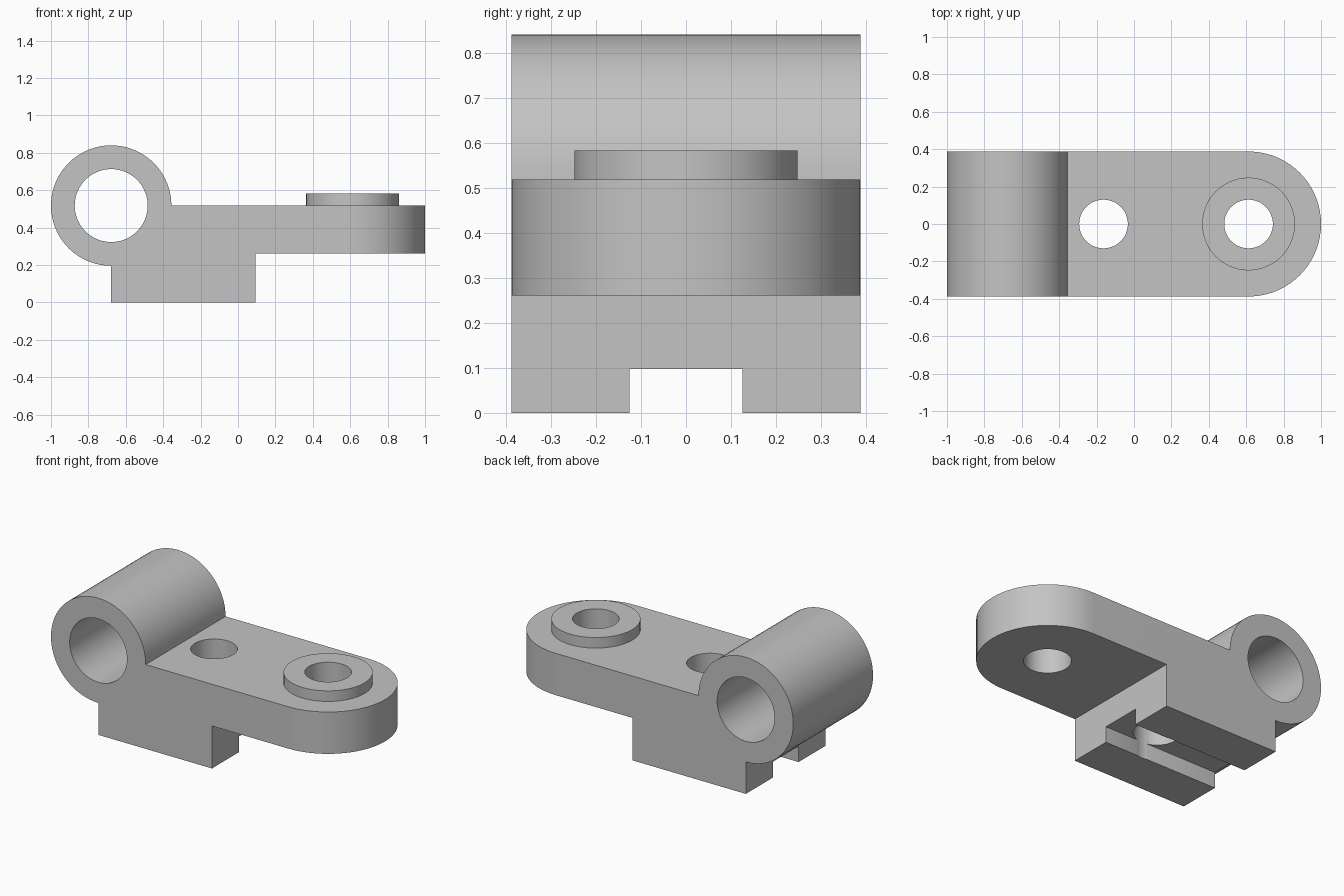
import bpy
import bmesh
from math import sin, cos, radians
from mathutils import Vector

if "Cube" in bpy.data.objects:
    bpy.data.objects.remove(bpy.data.objects["Cube"])

HALF_W = 0.3875                    # half depth of the whole bracket
TUBE_X, TUBE_Z, TUBE_R = -0.678, 0.518, 0.322
BLOCK_X, ARM_Z = 0.094, 0.261      # end of the foot, underside of the arm
END_X = 1 - HALF_W                 # centre of the rounded end

steel = bpy.data.materials.new("plain grey")
steel.diffuse_color = (0.55, 0.55, 0.55, 1)
steel.use_nodes = True
steel.node_tree.nodes["Principled BSDF"].inputs["Base Color"].default_value = steel.diffuse_color


def arc(cx, cy, r, start, end, steps):
    angles = [radians(start + (end - start) * i / steps) for i in range(steps + 1)]
    return [(cx + r * cos(a), cy + r * sin(a)) for a in angles]


def prism(name, outline, axis, low, high):
    """Extrude an outline along y (outline in xz) or z (outline in xy)."""
    def place(p, d):
        return (p[0], d, p[1]) if axis == "y" else (p[0], p[1], d)
    bm = bmesh.new()
    face = bm.faces.new([bm.verts.new(place(p, low)) for p in outline])
    ext = bmesh.ops.extrude_face_region(bm, geom=[face])
    moved = [v for v in ext["geom"] if isinstance(v, bmesh.types.BMVert)]
    bmesh.ops.translate(bm, verts=moved, vec=Vector(place((0, 0), high - low)))
    bmesh.ops.recalc_face_normals(bm, faces=bm.faces[:])
    mesh = bpy.data.meshes.new(name)
    bm.to_mesh(mesh)
    bm.free()
    mesh.materials.append(steel)
    obj = bpy.data.objects.new(name, mesh)
    bpy.context.collection.objects.link(obj)
    return obj


def disc(name, x, y, r, axis, low, high):
    return prism(name, arc(x, y, r, 0, 360, 72)[:-1], axis, low, high)


def combine(target, tool, operation):
    """Apply a boolean and discard the tool."""
    mod = target.modifiers.new(tool.name, "BOOLEAN")
    mod.operation, mod.object, mod.solver = operation, tool, "EXACT"
    bpy.context.view_layer.objects.active = target
    bpy.ops.object.modifier_apply(modifier=mod.name)
    bpy.data.objects.remove(tool)


# Side profile: tube barrel, foot block and arm in one piece
side = arc(TUBE_X, TUBE_Z, TUBE_R, 0, 270, 54)
side += [(TUBE_X, 0), (BLOCK_X, 0), (BLOCK_X, ARM_Z), (1.2, ARM_Z), (1.2, TUBE_Z)]
body = prism("bracket_body", side, "y", -HALF_W, HALF_W)

# Rounded arm end: trim beyond the end centre with a half-round outline
corner = [(END_X, HALF_W), (END_X, HALF_W + 0.1), (1.4, HALF_W + 0.1),
          (1.4, -HALF_W - 0.1), (END_X, -HALF_W - 0.1)]
trim = prism("end_trim", corner + arc(END_X, 0, HALF_W, -90, 90, 36)[:-1], "z", -0.2, 1)
combine(body, trim, "DIFFERENCE")

# Raised boss on the arm end
combine(body, disc("boss", END_X, 0, 0.248, "z", 0.4, 0.583), "UNION")

# Slot under the foot
slot = [(-1.2, -0.125), (0.3, -0.125), (0.3, 0.125), (-1.2, 0.125)]
combine(body, prism("foot_slot", slot, "z", -0.2, 0.097), "DIFFERENCE")

# Tube bore and the two vertical bolt holes
combine(body, disc("tube_bore", TUBE_X, TUBE_Z, 0.195, "y", -1, 1), "DIFFERENCE")
for x in (-0.163, END_X):
    combine(body, disc("bolt_hole", x, 0, 0.13, "z", -0.5, 1), "DIFFERENCE")

bpy.ops.object.select_all(action="DESELECT")
body.select_set(True)
bpy.context.view_layer.objects.active = body
bpy.ops.object.shade_smooth_by_angle(angle=radians(30))
